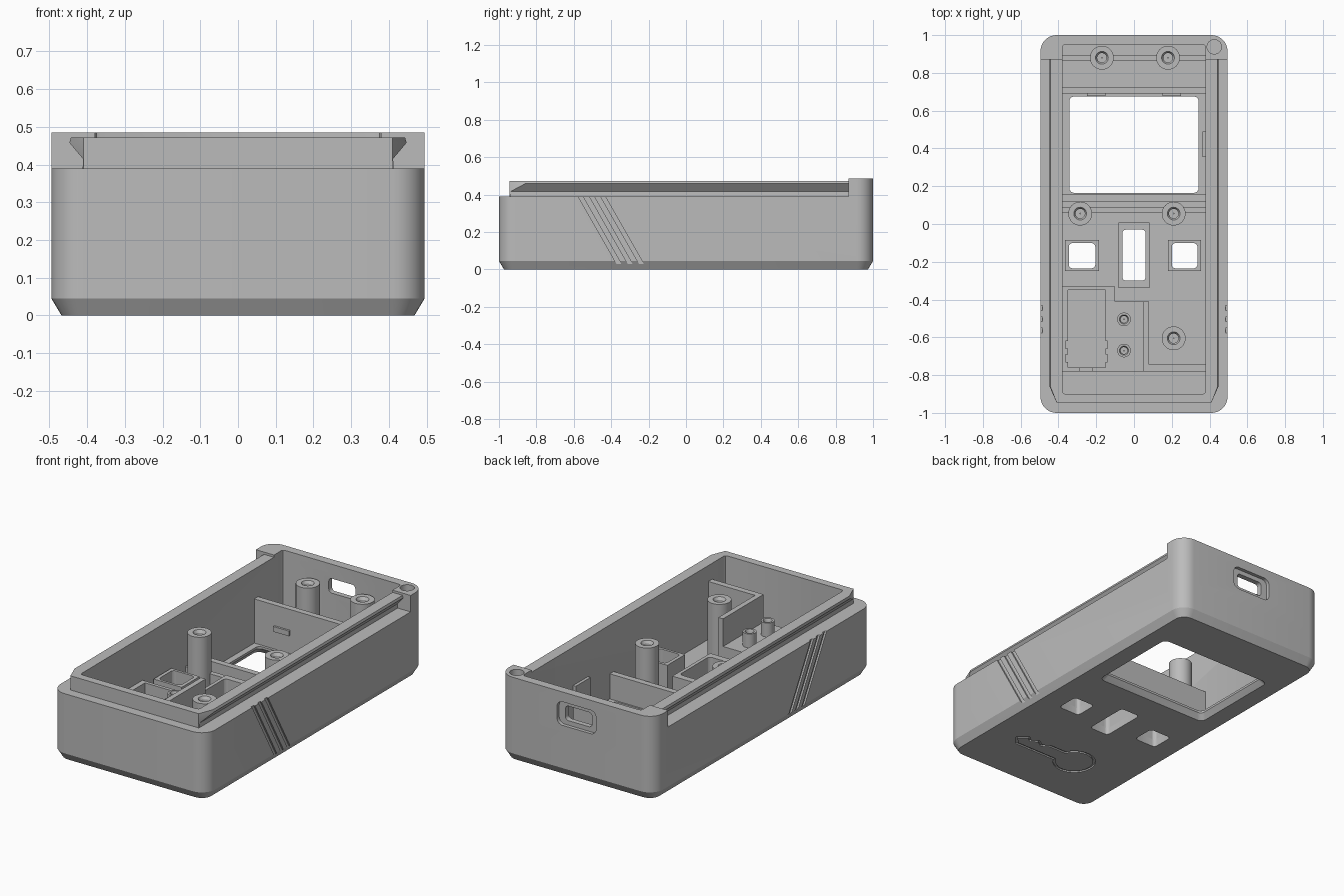
import bpy, bmesh, math

cube = bpy.data.objects.get("Cube")
if cube:
    bpy.data.objects.remove(cube, do_unlink=True)

grey = bpy.data.materials.new("matte_grey")
grey.use_nodes = True
tone = (0.5, 0.5, 0.5, 1)
grey.diffuse_color = tone
grey.node_tree.nodes["Principled BSDF"].inputs["Base Color"].default_value = tone


def loft(name, rings, closed=False):
    """Skin equal-length rings of 3D points; closed joins last ring to first."""
    bm = bmesh.new()
    loops = [[bm.verts.new(p) for p in ring] for ring in rings]
    pairs = list(zip(loops, loops[1:]))
    if closed:
        pairs.append((loops[-1], loops[0]))
    else:
        bm.faces.new(loops[0][::-1])
        bm.faces.new(loops[-1])
    for a, b in pairs:
        for i in range(len(a)):
            j = (i + 1) % len(a)
            bm.faces.new((a[i], a[j], b[j], b[i]))
    bmesh.ops.recalc_face_normals(bm, faces=bm.faces)
    mesh = bpy.data.meshes.new(name)
    bm.to_mesh(mesh)
    bm.free()
    mesh.materials.append(grey)
    ob = bpy.data.objects.new(name, mesh)
    bpy.context.collection.objects.link(ob)
    return ob


def prism(name, pts, z0, z1):
    return loft(name, [[(x, y, z) for x, y in pts] for z in (z0, z1)])


def box(name, x0, x1, y0, y1, z0, z1):
    return prism(name, [(x0, y0), (x1, y0), (x1, y1), (x0, y1)], z0, z1)


def rounded(hx, hy, r, cx=0, cy=0, n=8):
    pts = []
    for q, (sx, sy) in enumerate([(1, 1), (-1, 1), (-1, -1), (1, -1)]):
        for i in range(n + 1):
            a = math.pi / 2 * (q + i / n)
            pts.append((cx + sx * (hx - r) + r * math.cos(a),
                        cy + sy * (hy - r) + r * math.sin(a)))
    return pts


def circle(r, cx, cy, n=32):
    return [(cx + r * math.cos(math.tau * i / n), cy + r * math.sin(math.tau * i / n)) for i in range(n)]


def at_z(pts, z):
    return [(x, y, z) for x, y in pts]


def boolean(target, tool, mode="DIFFERENCE"):
    mod = target.modifiers.new(mode.lower(), "BOOLEAN")
    mod.operation, mod.solver, mod.object = mode, "EXACT", tool
    bpy.context.view_layer.objects.active = target
    bpy.ops.object.modifier_apply(modifier=mod.name)
    bpy.data.objects.remove(tool, do_unlink=True)


def smooth(ob):
    bpy.ops.object.select_all(action="DESELECT")
    ob.select_set(True)
    bpy.context.view_layer.objects.active = ob
    bpy.ops.object.shade_smooth_by_angle(angle=math.radians(28))


# Outer shell with chamfered base
outer = rounded(0.495, 1.0, 0.085)
shell = loft("case_shell", [at_z(rounded(0.468, 0.973, 0.06), 0), at_z(outer, 0.045), at_z(outer, 0.39)])

# Raised block at the back
block = prism("back_block", outer, 0.2, 0.485)
boolean(block, box("trim", -1, 1, -2, 0.87, 0, 1))
boolean(shell, block, "UNION")


# Dovetail rail along the rim, with slanted front corners
def rail_ring(w, front, z):
    half = [(w, 0.92), (w, front), (0.41, -0.945)]
    return [(x, y, z) for x, y in half] + [(-x, y, z) for x, y in half[::-1]]


rail = loft("rail", [rail_ring(0.415, -0.935, 0.3), rail_ring(0.411, -0.94, 0.415),
                     rail_ring(0.447, -0.86, 0.458), rail_ring(0.443, -0.86, 0.472)])
boolean(shell, rail, "UNION")

# Inner cavity
boolean(shell, prism("cavity", rounded(0.379, 0.925, 0.015, 0, 0.025, 2), 0.045, 0.6))

# Screen window, flared at the outside
boolean(shell, prism("screen_cut", rounded(0.342, 0.255, 0.025, 0, 0.42, 4), -0.1, 0.1))
flare = [at_z(rounded(0.372, 0.285, 0.035, 0, 0.42, 4), -0.01), at_z(rounded(0.34, 0.253, 0.025, 0, 0.42, 4), 0.035)]
boolean(shell, loft("screen_flare", flare))

# Button and slider openings
openings = {"left_button": (-0.275, -0.168, 0.07, 0.067), "right_button": (0.268, -0.168, 0.068, 0.067),
            "slider": (0, -0.165, 0.062, 0.135)}
for key, (cx, cy, hx, hy) in openings.items():
    boolean(shell, prism("opening", rounded(hx, hy, 0.02, cx, cy, 4), -0.1, 0.1))

# Cable port through the back wall, with a recessed surround
for hx, hz, r, y0 in ((0.125, 0.068, 0.035, 0.98), (0.085, 0.042, 0.02, 0.9)):
    port = rounded(hx, hz, r, 0, 0.36, 5)
    boolean(shell, loft("port", [[(x, y, z) for x, z in port] for y in (y0, 1.1)]))

# Strap pin hole in the back corner
boolean(shell, prism("pin_hole", circle(0.038, 0.425, 0.938), 0.12, 0.6))

# Slanted grip grooves on both sides
for side in (-1, 1):
    for i in range(3):
        y = -0.38 + 0.06 * i
        rings = [[(x, y + dy - 0.57 * (z - 0.045), z) for dy, z in
                  ((0, 0.02), (0.025, 0.02), (0.025, 0.42), (0, 0.42))]
                 for x in (side * 0.485, side * 0.6)]
        boolean(shell, loft("groove", rings))

# Engraved key outline on the underside
ring_x, ring_y = -0.11, -0.64
key = [(ring_x + 0.11 * math.cos(math.radians(a)), ring_y + 0.11 * math.sin(math.radians(a)))
       for a in range(25, 336, 10)]
key += [(0.26, -0.686), (0.3, -0.64), (0.25, -0.594), (0.22, -0.62), (0.18, -0.594), (0.14, -0.62), (0.1, -0.594)]


def offset(pts, d):
    out = []
    for i, (x, y) in enumerate(pts):
        (ax, ay), (bx, by) = pts[i - 1], pts[(i + 1) % len(pts)]
        length = math.hypot(bx - ax, by - ay)
        out.append((x + d * (by - ay) / length, y - d * (bx - ax) / length))
    return out


wide, narrow = offset(key, 0.007), offset(key, -0.007)
boolean(shell, loft("key_cut", [at_z(wide, -0.02), at_z(wide, 0.008), at_z(narrow, 0.008),
                                at_z(narrow, -0.02)], True))
smooth(shell)


# Screw posts
def post(name, x, y, r, hole, z0, z1):
    ob = loft(name, [at_z(circle(q, x, y), z) for q, z in
                     ((r, z0), (r, z1), (hole * 1.35, z1), (hole, z1 - 0.015), (hole, z0 + 0.03),
                      (0.002, z0 + 0.03), (0.002, z0))], True)
    smooth(ob)


for i, (x, y) in enumerate([(-0.17, 0.88), (0.18, 0.88), (-0.285, 0.055), (0.21, 0.055), (0.21, -0.605)]):
    post(f"screw_post_{i + 1}", x, y, 0.063, 0.025, 0.04, 0.375)
for i, y in enumerate((-0.505, -0.67)):
    post(f"small_post_{i + 1}", -0.053, y, 0.036, 0.018, 0.2, 0.3)

# Cross ribs
for i, (y0, y1, z) in enumerate([(0.865, 0.895, 0.2), (0.69, 0.725, 0.3), (0.12, 0.155, 0.19), (0.06, 0.09, 0.15)]):
    rib = box(f"cross_rib_{i + 1}", -0.382, 0.382, y0, y1, 0.04, z)
    for x in (-0.285, 0.21):
        if y0 < 0.1:
            boolean(rib, prism("clear", circle(0.06, x, 0.055), 0, 0.5))
    for x in (-0.17, 0.18):
        if y0 > 0.8:
            boolean(rib, prism("clear", circle(0.06, x, 0.88), 0, 0.5))
for i, x in enumerate((-0.2, 0.2)):
    box(f"screen_clip_{i + 1}", x - 0.05, x + 0.05, 0.678, 0.7, 0.15, 0.18)
box("side_clip", 0.362, 0.382, 0.355, 0.49, 0.04, 0.25)

# Collars around the button and slider openings
for key_name, (cx, cy, hx, hy) in openings.items():
    grow = 0.038 if key_name == "slider" else 0.015
    collar = box(key_name + "_collar", cx - hx - 0.02, cx + hx + 0.02, cy - hy - grow, cy + hy + grow, 0.04, 0.2)
    boolean(collar, prism("bore", rounded(hx, hy, 0.02, cx, cy, 4), 0, 0.5))

# Raised platform with a stepped component pocket
platform = prism("platform", [(-0.382, -0.78), (0.055, -0.78), (0.055, -0.41), (-0.1, -0.41),
                              (-0.1, -0.33), (-0.382, -0.33)], 0.04, 0.22)
boolean(platform, box("pocket", -0.35, -0.15, -0.76, -0.35, 0.09, 0.4))
for y in (-0.64, -0.71):
    boolean(platform, box("slot", -0.362, -0.14, y - 0.02, y + 0.02, 0.09, 0.4))
boolean(platform, box("wire_gap", -0.285, -0.22, -0.8, -0.74, 0.12, 0.4))

# L-shaped divider beside the platform
prism("divider_wall", [(0.05, -0.78), (0.382, -0.78), (0.382, -0.745), (0.08, -0.745), (0.08, -0.41), (0.05, -0.41)],
      0.04, 0.38)
